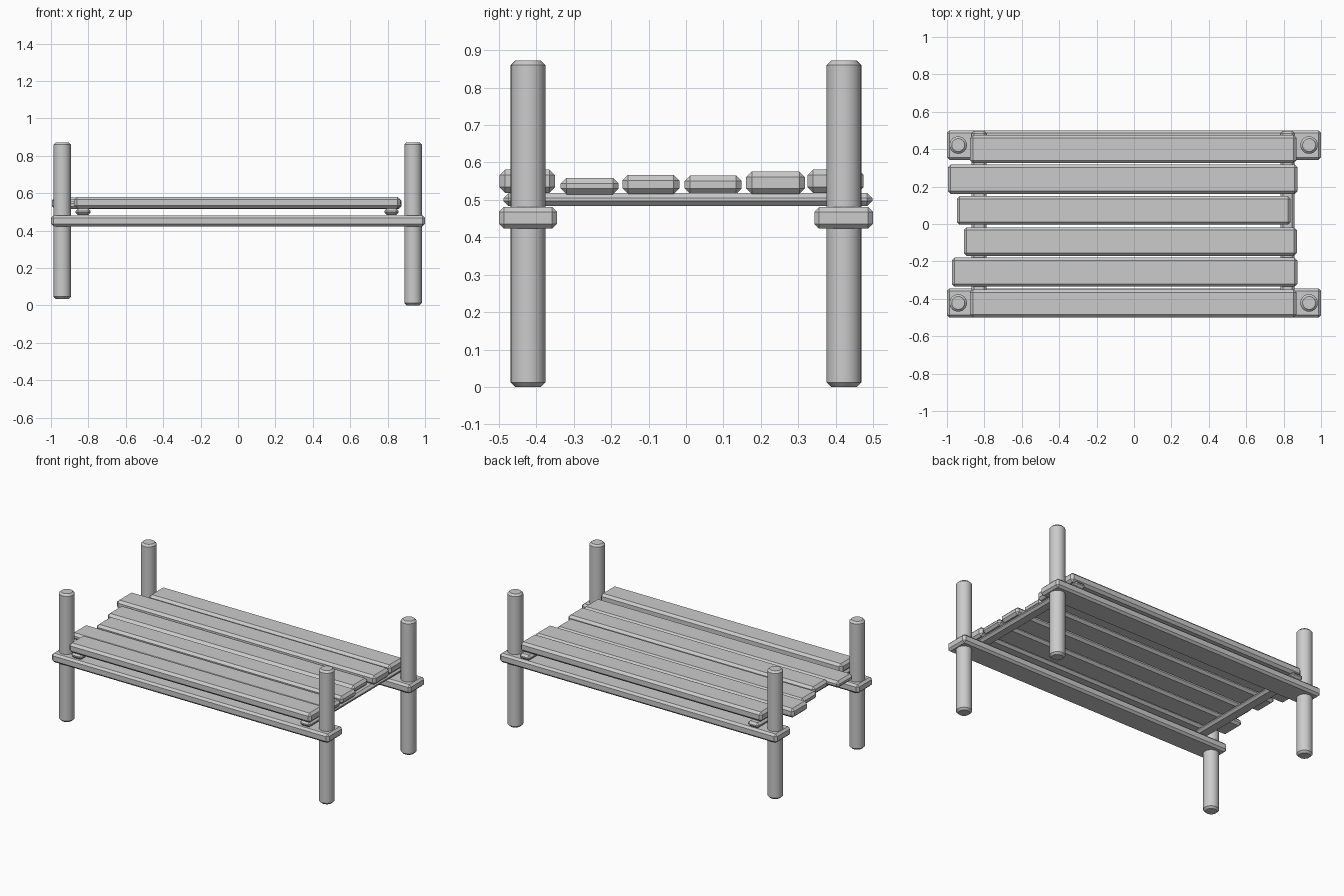
import bpy, bmesh
from mathutils import Matrix

if "Cube" in bpy.data.objects:
    bpy.data.objects.remove(bpy.data.objects["Cube"])


def finish(bm, name, smooth=False):
    mesh = bpy.data.meshes.new(name)
    bm.to_mesh(mesh)
    bm.free()
    ob = bpy.data.objects.new(name, mesh)
    bpy.context.collection.objects.link(ob)
    if smooth:
        bpy.ops.object.select_all(action='DESELECT')
        ob.select_set(True)
        bpy.context.view_layer.objects.active = ob
        bpy.ops.object.shade_smooth_by_angle(angle=0.5)
    return ob


def board(name, x, y, z, chamfer):
    """Chamfered box between (min, max) pairs."""
    bm = bmesh.new()
    bmesh.ops.create_cube(bm, size=1)
    for v in bm.verts:
        v.co = [a + (b - a) * (c + 0.5) for (a, b), c in zip((x, y, z), v.co)]
    bmesh.ops.bevel(bm, geom=bm.edges[:], offset=chamfer, segments=1,
                    affect='EDGES', profile=0.5)
    return finish(bm, name)


def post(name, x, y, z0, z1, r=0.0465, chamfer=0.012):
    """Round post with chamfered ends."""
    bm = bmesh.new()
    bmesh.ops.create_cone(bm, cap_ends=True, segments=32, radius1=r, radius2=r,
                          depth=z1 - z0,
                          matrix=Matrix.Translation((x, y, (z0 + z1) / 2)))
    rims = [e for e in bm.edges if abs(e.verts[0].co.z - e.verts[1].co.z) < 1e-4]
    bmesh.ops.bevel(bm, geom=rims, offset=chamfer, segments=1,
                    affect='EDGES', profile=0.5)
    return finish(bm, name, smooth=True)


# Corner posts (left pair is slightly shorter at the foot)
for side, x, foot in (("left", -0.94, 0.035), ("right", 0.936, 0.0)):
    for end, y in (("front", -0.422), ("back", 0.422)):
        post(f"{end}_{side}_post", x, y, foot, 0.872)

# Long side rails
board("front_rail", (-1, 1), (-0.5, -0.345), (0.423, 0.481), 0.013)
board("back_rail", (-1, 1), (0.343, 0.5), (0.423, 0.481), 0.013)

# Cross bars
for side, x in (("left", (-0.869, -0.788)), ("right", (0.782, 0.859))):
    board(f"{side}_cross_bar", x, (-0.488, 0.498), (0.483, 0.518), 0.0135)

# Uneven deck planks, front to back: x range, y range, z range
planks = [
    ((-0.876, 0.869), (-0.499, -0.350), (0.519, 0.581)),
    ((-0.974, 0.874), (-0.335, -0.180), (0.515, 0.559)),
    ((-0.910, 0.871), (-0.170, -0.018), (0.516, 0.567)),
    ((-0.947, 0.838), (-0.004, 0.149), (0.516, 0.565)),
    ((-0.995, 0.874), (0.161, 0.318), (0.516, 0.576)),
    ((-0.876, 0.869), (0.325, 0.475), (0.519, 0.581)),
]
for i, (x, y, z) in enumerate(planks, 1):
    board(f"deck_plank_{i}", x, y, z, 0.015)
